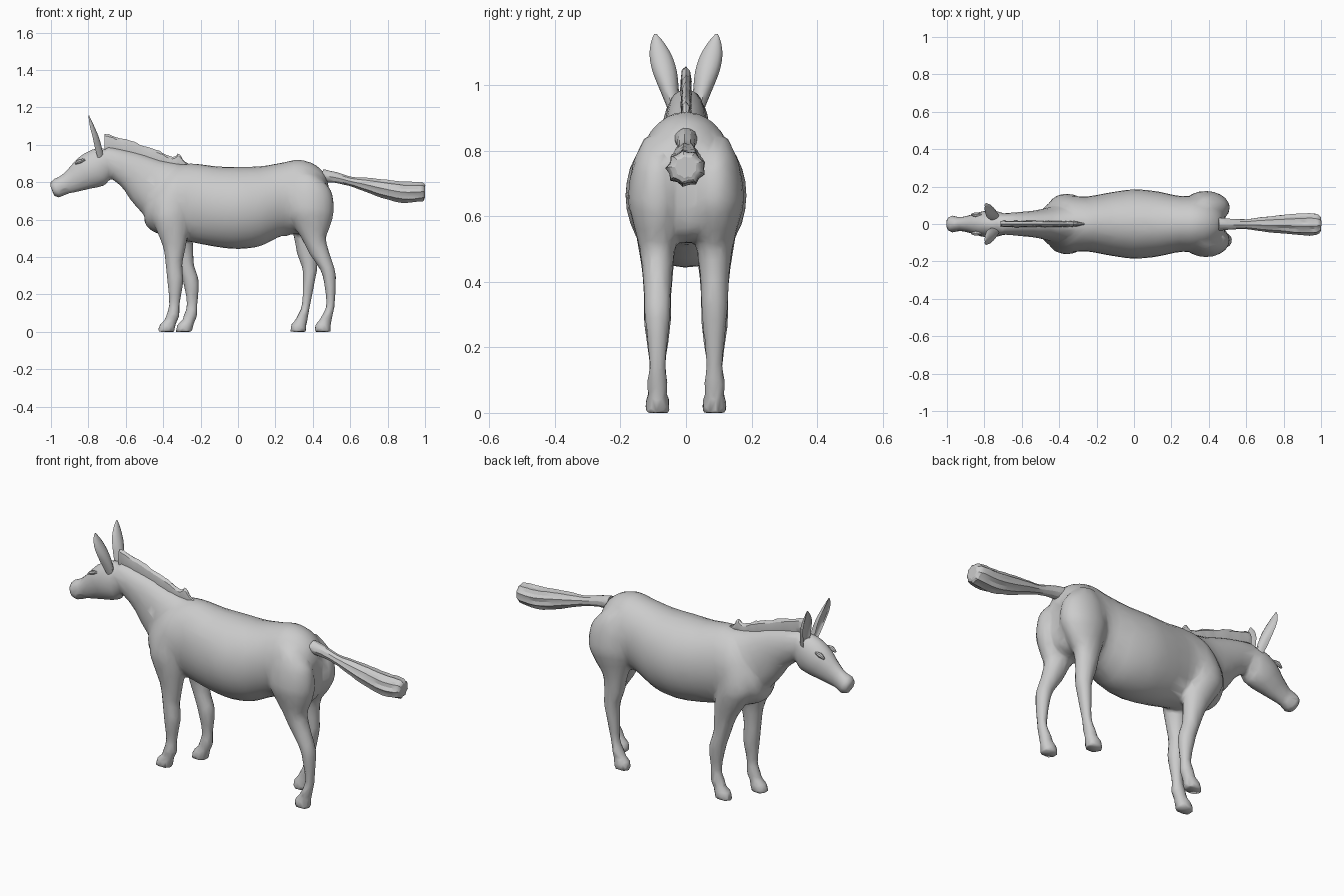
import bpy, bmesh, random
from math import sin, cos, pi, hypot

random.seed(4)
if "Cube" in bpy.data.objects:
    bpy.data.objects.remove(bpy.data.objects["Cube"])

coat = bpy.data.materials.new("grey_coat")
coat.use_nodes = True
coat.diffuse_color = (0.6, 0.6, 0.6, 1)
coat.node_tree.nodes["Principled BSDF"].inputs["Base Color"].default_value = (0.6, 0.6, 0.6, 1)

ALONG, UP = (1, 0), (0, 1)


def spline(rows, steps):
    """Catmull-Rom subdivision of a list of equal-length rows."""
    out = []
    for i in range(len(rows) - 1):
        a, b, c, d = (rows[min(max(j, 0), len(rows) - 1)] for j in range(i - 1, i + 3))
        for s in range(steps):
            t = s / steps
            out.append([q + t / 2 * (r - p + t * (2*p - 5*q + 4*r - v + t * (3*(q - r) + v - p)))
                        for p, q, r, v in zip(a, b, c, d)])
    return out + [list(rows[-1])]


def loft(bm, rows, y=0, axis=None, steps=4, sides=20, lean=0, cupped=False, ridges=0, jitter=0):
    """Skin ellipses (x, z, half height, half width); axis fixes the section plane."""
    pts = spline(rows, steps)
    rings = []
    for i, (x, z, h, w) in enumerate(pts):
        p, q = pts[max(i - 1, 0)], pts[min(i + 1, len(pts) - 1)]
        length = hypot(q[0] - p[0], q[1] - p[1])
        nx, nz = axis or ((p[1] - q[1]) / length, (q[0] - p[0]) / length)
        ring = []
        for k in range(sides):
            a = 2 * pi * k / sides
            r = 1 + ridges * (k % 2) * min(1, i / len(pts) * 2) + random.uniform(-jitter, jitter)
            v = h * sin(a) * r
            if cupped:
                v = (v if v > 0 else -v * 0.5) - h * 0.5
            ring.append(bm.verts.new((x + nx * v, y + lean * (z - rows[0][1]) + w * cos(a) * r, z + nz * v)))
        rings.append(ring)
    for r, s in zip(rings, rings[1:]):
        for k in range(sides):
            m = (k + 1) % sides
            bm.faces.new((r[k], r[m], s[m], s[k]))
    bm.faces.new(rings[0])
    bm.faces.new(rings[-1])


def finish(name, bm, angle=0.6):
    bmesh.ops.recalc_face_normals(bm, faces=bm.faces)
    mesh = bpy.data.meshes.new(name)
    bm.to_mesh(mesh)
    bm.free()
    ob = bpy.data.objects.new(name, mesh)
    bpy.context.collection.objects.link(ob)
    mesh.materials.append(coat)
    bpy.ops.object.select_all(action="DESELECT")
    ob.select_set(True)
    bpy.context.view_layer.objects.active = ob
    bpy.ops.object.shade_smooth_by_angle(angle=angle)
    return ob


def stride(rows, shift):
    """Swing a leg forward or back below the shoulder or thigh."""
    return [(x + shift * min(1, max(0, (0.62 - z) / 0.4)), z, h, w) for x, z, h, w in rows]


body = bmesh.new()
# Barrel, chest and rump
loft(body, [(-.5, .64, .05, .05), (-.48, .655, .1, .09), (-.43, .67, .145, .125), (-.35, .69, .19, .15),
            (-.25, .69, .21, .147), (-.12, .67, .215, .17), (0, .663, .22, .185), (.12, .672, .213, .175),
            (.24, .71, .195, .15), (.32, .72, .2, .15), (.4, .71, .19, .14), (.46, .7, .15, .1),
            (.485, .7, .08, .05)], axis=UP, sides=32)
# Neck
loft(body, [(-.28, .7, .16, .12), (-.36, .73, .18, .115), (-.465, .79, .145, .085), (-.55, .85, .11, .07),
            (-.64, .895, .085, .062), (-.72, .925, .07, .055)])
# Head
loft(body, [(-.68, .89, .07, .05), (-.73, .885, .1, .068), (-.8, .855, .095, .07), (-.87, .815, .07, .05),
            (-.93, .785, .052, .037), (-.97, .767, .052, .046), (-.995, .757, .034, .034)])
# Sheath
loft(body, [(.2, .54, .02, .015), (.25, .535, .025, .02), (.29, .54, .015, .015)])

# Legs, each pair in mid step
fore = [(-.34, .8, .04, .03), (-.35, .72, .09, .06), (-.36, .62, .1, .075), (-.35, .54, .085, .065),
        (-.34, .45, .06, .05), (-.342, .36, .045, .042), (-.335, .27, .043, .041), (-.34, .15, .029, .025),
        (-.348, .09, .036, .032), (-.36, .06, .036, .028), (-.375, .04, .043, .036), (-.385, 0, .046, .038)]
hind = [(.37, .84, .05, .04), (.38, .76, .115, .075), (.385, .65, .127, .09), (.395, .57, .1, .072),
        (.405, .5, .066, .055), (.435, .42, .055, .045), (.475, .34, .041, .041), (.49, .28, .034, .038),
        (.495, .15, .023, .025), (.478, .09, .028, .033), (.465, .055, .036, .028), (.455, .04, .041, .036),
        (.452, 0, .044, .038)]
for y, fore_shift, hind_shift in ((-.087, 0, 0), (.087, .095, -.13)):
    loft(body, stride(fore, fore_shift), y=y, axis=ALONG)
    loft(body, stride(hind, hind_shift), y=y, axis=ALONG)

# Blend the parts into one faceted skin
skin = finish("body", body)
remesh = skin.modifiers.new("blend", "REMESH")
remesh.mode = "VOXEL"
remesh.voxel_size = 0.009
remesh.use_smooth_shade = True
smooth = skin.modifiers.new("soften", "SMOOTH")
smooth.factor, smooth.iterations = 0.5, 6
facet = skin.modifiers.new("facet", "DECIMATE")
facet.ratio = 0.06

# Ears and brows
for side, label in ((1, "left"), (-1, "right")):
    ear = bmesh.new()
    loft(ear, [(-.735, .93, .03, .02), (-.745, .98, .038, .028), (-.76, 1.04, .034, .037),
               (-.777, 1.09, .026, .034), (-.79, 1.13, .014, .02), (-.797, 1.156, .003, .004)],
         y=.037 * -side, axis=ALONG, lean=.25 * -side, cupped=True, steps=3, sides=14)
    finish("ear_" + label, ear)
    brow = bmesh.new()
    loft(brow, [(-.87, .898, .004, .004), (-.845, .913, .012, .013), (-.815, .92, .004, .004)],
         y=.05 * -side, sides=8, steps=2)
    finish("brow_" + label, brow)

# Upright mane with a ragged crest
mane = bmesh.new()
loft(mane, [(-.715, 1.01, .045, .014), (-.69, 1.01, .045, .017), (-.6, .982, .045, .017), (-.5, .95, .045, .016),
            (-.42, .925, .04, .016), (-.35, .9, .034, .015), (-.315, .91, .04, .014), (-.29, .895, .02, .01),
            (-.265, .885, .015, .006)], axis=UP, sides=8, jitter=.1)
finish("mane", mane, .4)

# Tail with ridged hair
tail = bmesh.new()
loft(tail, [(.45, .835, .035, .035), (.52, .825, .028, .028), (.6, .805, .024, .025), (.68, .788, .033, .035),
            (.78, .765, .045, .043), (.88, .747, .05, .052), (.96, .748, .047, .053), (.99, .75, .043, .044),
            (1, .75, .03, .03)], steps=3, sides=18, ridges=.14, jitter=.04)
finish("tail", tail, .4)
